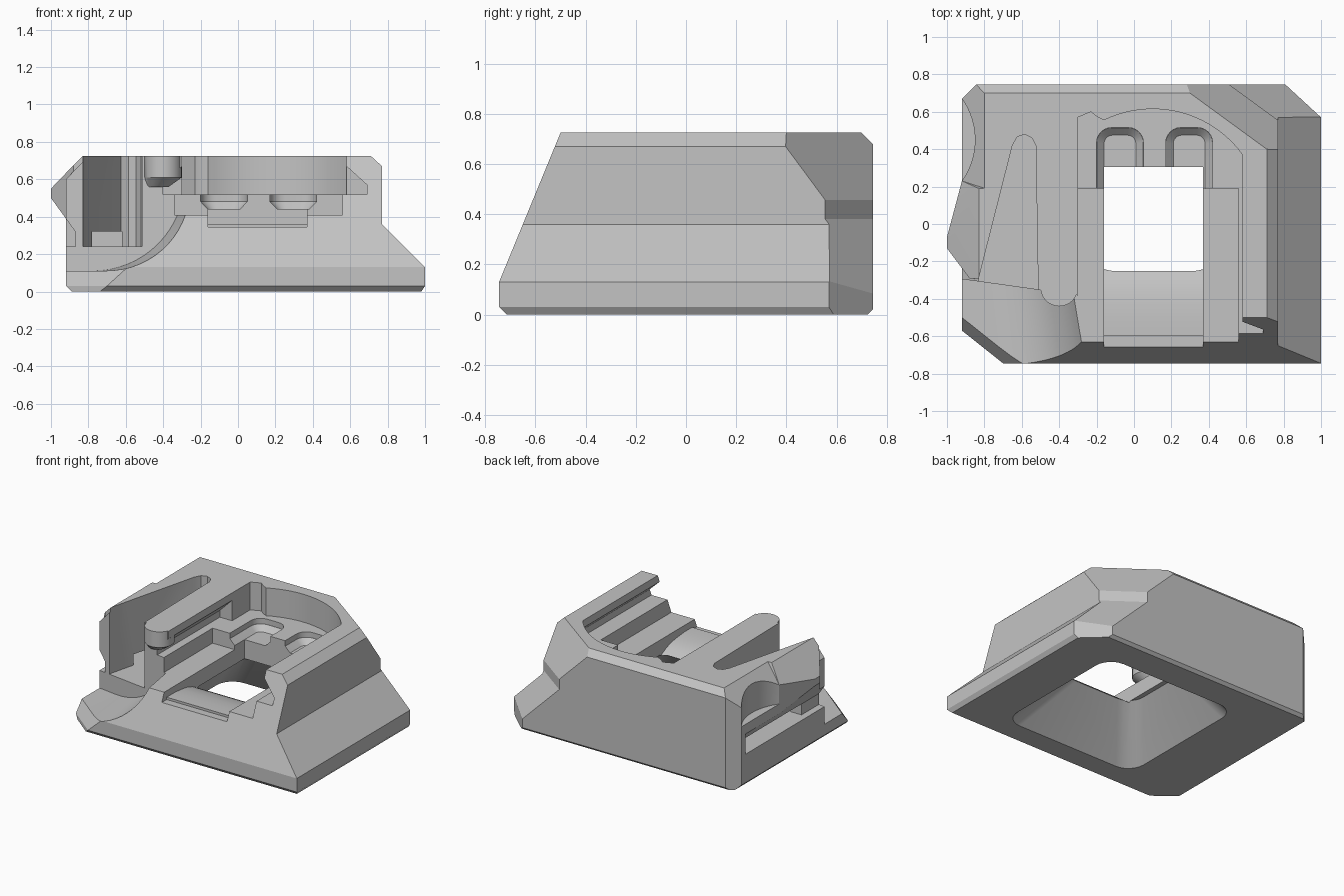
import bpy, bmesh, math
from mathutils import Vector

old = bpy.data.objects.get("Cube")
if old:
    bpy.data.objects.remove(old, do_unlink=True)

grey = bpy.data.materials.new("plain_grey")
grey.use_nodes = True
COLOUR = (0.55, 0.55, 0.55, 1)
grey.diffuse_color = COLOUR
grey.node_tree.nodes["Principled BSDF"].inputs["Base Color"].default_value = COLOUR


def finish(name, bm):
    bmesh.ops.remove_doubles(bm, verts=bm.verts, dist=1e-5)
    bmesh.ops.recalc_face_normals(bm, faces=bm.faces)
    mesh = bpy.data.meshes.new(name)
    bm.to_mesh(mesh)
    bm.free()
    mesh.materials.append(grey)
    ob = bpy.data.objects.new(name, mesh)
    bpy.context.collection.objects.link(ob)
    return ob


def prism(name, pts, axis, a, b, planes=()):
    """Extrude a profile along an axis, then trim off what lies outside each plane."""
    place = {"x": lambda p, t: (t, p[0], p[1]),
             "y": lambda p, t: (p[0], t, p[1]),
             "z": lambda p, t: (p[0], p[1], t)}[axis]
    bm = bmesh.new()
    face = bm.faces.new([bm.verts.new(place(p, a)) for p in pts])
    out = bmesh.ops.extrude_face_region(bm, geom=[face])
    shift = Vector(place((0, 0), b - a))
    bmesh.ops.translate(bm, vec=shift, verts=[v for v in out["geom"] if isinstance(v, bmesh.types.BMVert)])
    for point, normal in planes:
        bmesh.ops.bisect_plane(bm, geom=bm.verts[:] + bm.edges[:] + bm.faces[:],
                               plane_co=point, plane_no=normal, clear_outer=True)
        bmesh.ops.holes_fill(bm, edges=[e for e in bm.edges if e.is_boundary], sides=0)
    return finish(name, bm)


def hull(name, pts):
    bm = bmesh.new()
    for p in pts:
        bm.verts.new(p)
    res = bmesh.ops.convex_hull(bm, input=bm.verts)
    junk = {g for g in res["geom_interior"] + res["geom_unused"] if isinstance(g, bmesh.types.BMVert)}
    bmesh.ops.delete(bm, geom=list(junk), context="VERTS")
    bmesh.ops.dissolve_limit(bm, angle_limit=0.01, verts=bm.verts, edges=bm.edges)
    return finish(name, bm)


def rect(x0, x1, y0, y1):
    return [(x0, y0), (x1, y0), (x1, y1), (x0, y1)]


def rounded(x0, x1, y0, y1, r, n=6):
    corners = [(x1 - r, y1 - r), (x0 + r, y1 - r), (x0 + r, y0 + r), (x1 - r, y0 + r)]
    return [(cx + r * math.cos(t), cy + r * math.sin(t))
            for k, (cx, cy) in enumerate(corners)
            for t in [(k + i / n) * math.pi / 2 for i in range(n + 1)]]


def arc(cx, cy, r, start, end, n):
    angles = [math.radians(start + (end - start) * i / n) for i in range(n + 1)]
    return [(cx + r * math.cos(t), cy + r * math.sin(t)) for t in angles]


def circle(cx, cy, r, n=32):
    return arc(cx, cy, r, 0, 360, n)[:-1]


def at(pts, z):
    return [(x, y, z) for x, y in pts]


def combine(target, tool, operation):
    mod = target.modifiers.new("combine", "BOOLEAN")
    mod.operation, mod.solver, mod.object = operation, "EXACT", tool
    bpy.context.view_layer.objects.active = target
    bpy.ops.object.modifier_apply(modifier=mod.name)
    bpy.data.objects.remove(tool, do_unlink=True)


# Main body: side profile with trimmed ends and corners
top = 0.725
side = [(-0.89, 0), (0.98, 0), (1, 0.03), (1, 0.13), (0.77, 0.36), (0.77, 0.67),
        (0.71, top), (-0.8, top), (-0.92, 0.6), (-0.92, 0.03)]
corner = Vector((0.0825, 0.113, 0.0836))
body = prism("body", side, "y", -0.745, 0.745, [
    ((0, -0.745, 0.13), (0, -0.595, 0.245)),
    ((0, -0.745, 0.03), (0, -1, -1)),
    ((0, 0.745, 0.68), (0, 1, 1)),
    ((0, 0.745, 0.02), (0, 1, -1)),
    ((0.71, 0.4, top), corner),
    ((1, 0.57, 0.1), (0.175, 0.19, 0)),
    ((-0.92, 0.67, 0), (-1, 1, 0)),
    ((-0.92, -0.57, 0), (-0.175, -0.22, 0)),
    ])

# Flared side wing
combine(body, hull("wing", [
    (-0.92, 0.23, 0.6), (-0.92, 0.23, 0.39), (-1, -0.07, 0.55), (-1, -0.13, 0.55),
    (-1, -0.07, 0.5), (-1, -0.13, 0.5), (-0.88, -0.29, 0.675), (-0.88, -0.29, 0.33),
    (-0.83, -0.295, top), (-0.87, -0.295, 0.32), (-0.87, -0.295, 0.2),
    (-0.83, 0.19, top), (-0.87, 0.2, 0.2), (-0.6, 0.2, 0.2),
    (-0.6, 0.2, top), (-0.6, -0.3, 0.2), (-0.6, -0.3, top)]), "UNION")

cuts = []
# Step in the rear corner and the front corner bevel
cuts.append(prism("corner_step", rect(0.3, 1.2, 0.3, 1), "z", -0.1, 0.5,
                  [((0.77, 0.57, 0.36), -corner),
                   ((0.77, 0.555, 0.45), (-corner.x, -corner.y, 0))]))
cuts.append(prism("front_corner", rect(-1.2, -0.4, -1, -0.36), "z", -0.1, 0.2,
                  [((-0.92, -0.57, 0.03), (0.014, 0.0176, -0.0154))]))
# Hollow under the wing, its opening into the slot, and the finger scallop
cuts.append(prism("wing_undercut", [(-1.2, 0.24), (-0.87, 0.24), (-0.87, 0.32), (-1, 0.5), (-1.2, 0.5)],
                  "y", -0.5, 0.62))
cuts.append(prism("wing_opening", rect(-1.2, -0.62, -0.1, 0.6), "z", 0.24, 0.32))
cuts.append(prism("scallop", circle(-1.23, 0.45, 0.38, 64), "z", 0.46, 1))
# Tapered slot beside the wing
cuts.append(prism("side_slot", [(-0.83, -0.29), (-0.65, 0.42), (-0.625, 0.465), (-0.585, 0.48), (-0.545, 0.46),
                                (-0.525, 0.42), (-0.51, -0.5), (-0.83, -0.5)], "z", 0.24, 1))
# Concave sweep in the front corner, flaring towards the front
sweep = arc(-0.74, 0.6, 0.49, -90, 0, 16) + [(-0.25, 1), (-1.2, 1), (-1.2, 0.11)]
back_end = [(x - 0.035, -0.29 - 0.14 * (x + 0.92), z) for x, z in sweep]
front_end = [(x + 0.07, -1, z) for x, z in sweep]
cuts.append(hull("front_sweep", back_end + front_end))
# Main well, its undercut grooves and the lower tray
cuts.append(prism("well", [(-0.3, -1), (0.58, -1)] + arc(0.1, 0.022, 0.593, 36, 116, 20)
                  + [(-0.2, 0.575), (-0.23, 0.6), (-0.3, 0.57)], "z", 0.52, 1))
cuts.append(prism("grooves", [(-0.4, 0.52), (0.69, 0.52), (0.69, 0.57), (0.58, 0.67), (-0.3, 0.67), (-0.4, 0.57)],
                  "y", -1, 0.36))
cuts.append(prism("tray", rect(-0.34, 0.56, 0.41, 0.6), "y", -1, 0.19))
# Window with its curved front lip
cuts.append(prism("window", [(-0.9, 0.345), (-0.6, 0.345), (-0.6, 0.362), (-0.51, 0.362), (-0.43, 0.355),
                             (-0.36, 0.345), (-0.3, 0.325), (-0.25, 0.3), (-0.225, 0.27), (-0.225, -0.1),
                             (0.305, -0.1), (0.305, 1), (-0.9, 1)], "x", -0.16, 0.37))
# Funnel hollow in the underside
cuts.append(hull("funnel", at(rounded(-0.45, 0.66, -0.57, 0.52, 0.13), -0.01)
                 + at(rounded(-0.195, 0.405, -0.26, 0.34, 0.12), 0.3)))
# Two rounded pockets behind the window
for x0 in (-0.2, 0.17):
    wide = rounded(x0, x0 + 0.25, -0.1, 0.515, 0.08)
    narrow = rounded(x0 + 0.04, x0 + 0.21, -0.1, 0.475, 0.045)
    cuts.append(prism("pocket", wide, "z", 0.48, 0.6))
    cuts.append(hull("pocket_floor", at(wide, 0.481) + at(narrow, 0.44)))
for cutter in cuts:
    combine(body, cutter, "DIFFERENCE")

# Rounded nose at the end of the rail
nose = hull("rail_nose", at(circle(-0.4, -0.34, 0.1), top) + at(circle(-0.4, -0.34, 0.1), 0.61)
            + at(circle(-0.43, -0.32, 0.06), 0.56))

for ob in (body, nose):
    bpy.ops.object.select_all(action="DESELECT")
    ob.select_set(True)
    bpy.context.view_layer.objects.active = ob
    bpy.ops.object.shade_smooth_by_angle(angle=math.radians(20))
